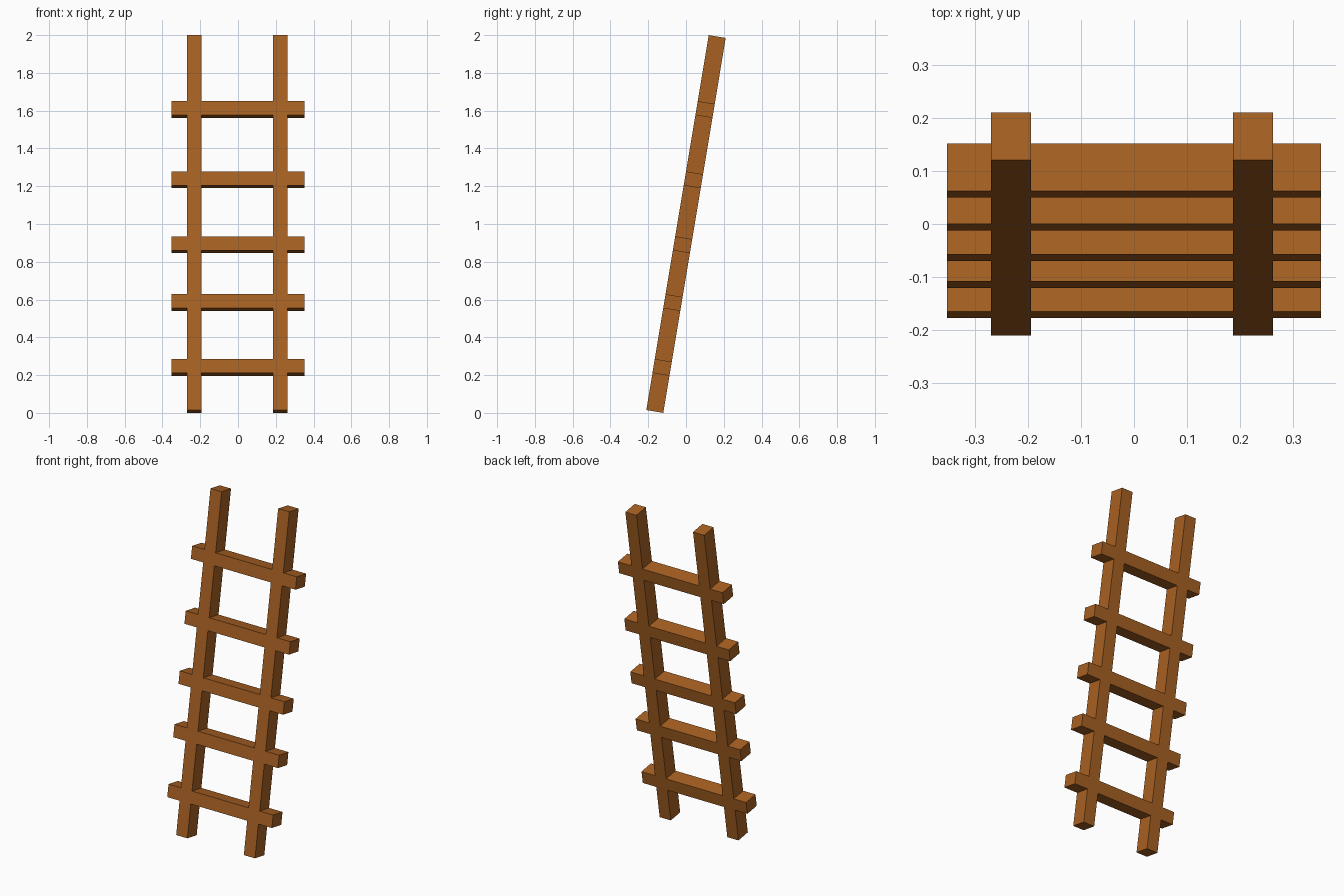
import bpy
import math
from mathutils import Matrix

if "Cube" in bpy.data.objects:
    bpy.data.objects.remove(bpy.data.objects["Cube"])

TILT = math.radians(9.45)
DEPTH = 0.0913
THICK = 0.075

wood = bpy.data.materials.new("wood")
wood.diffuse_color = (0.39, 0.12, 0.016, 1)
wood.use_nodes = True
wood.node_tree.nodes["Principled BSDF"].inputs["Base Color"].default_value = wood.diffuse_color

# everything lies in one plane that leans back about the ladder's middle
lean = Matrix.Translation((0, 0, 1)) @ Matrix.Rotation(-TILT, 4, 'X')


def beam(name, x, s, width, length):
    """Box centred at x across and s along the leaning ladder."""
    bpy.ops.mesh.primitive_cube_add(size=1)
    ob = bpy.context.object
    ob.name = name
    ob.data.transform(Matrix.Diagonal((width, DEPTH, length, 1)))
    ob.matrix_world = lean @ Matrix.Translation((x, 0, s))
    ob.data.materials.append(wood)
    return ob


# side rails
rail_length = (2 - DEPTH * math.sin(TILT)) / math.cos(TILT)
beam("left_rail", -0.232, 0, THICK, rail_length)
beam("right_rail", 0.224, 0, THICK, rail_length)

# rungs, flush with the rails and overhanging at both ends
for i, z in enumerate((0.241, 0.584, 0.890, 1.234, 1.606)):
    beam(f"rung_{i + 1}", 0, (z - 1) / math.cos(TILT), 0.705, THICK)
